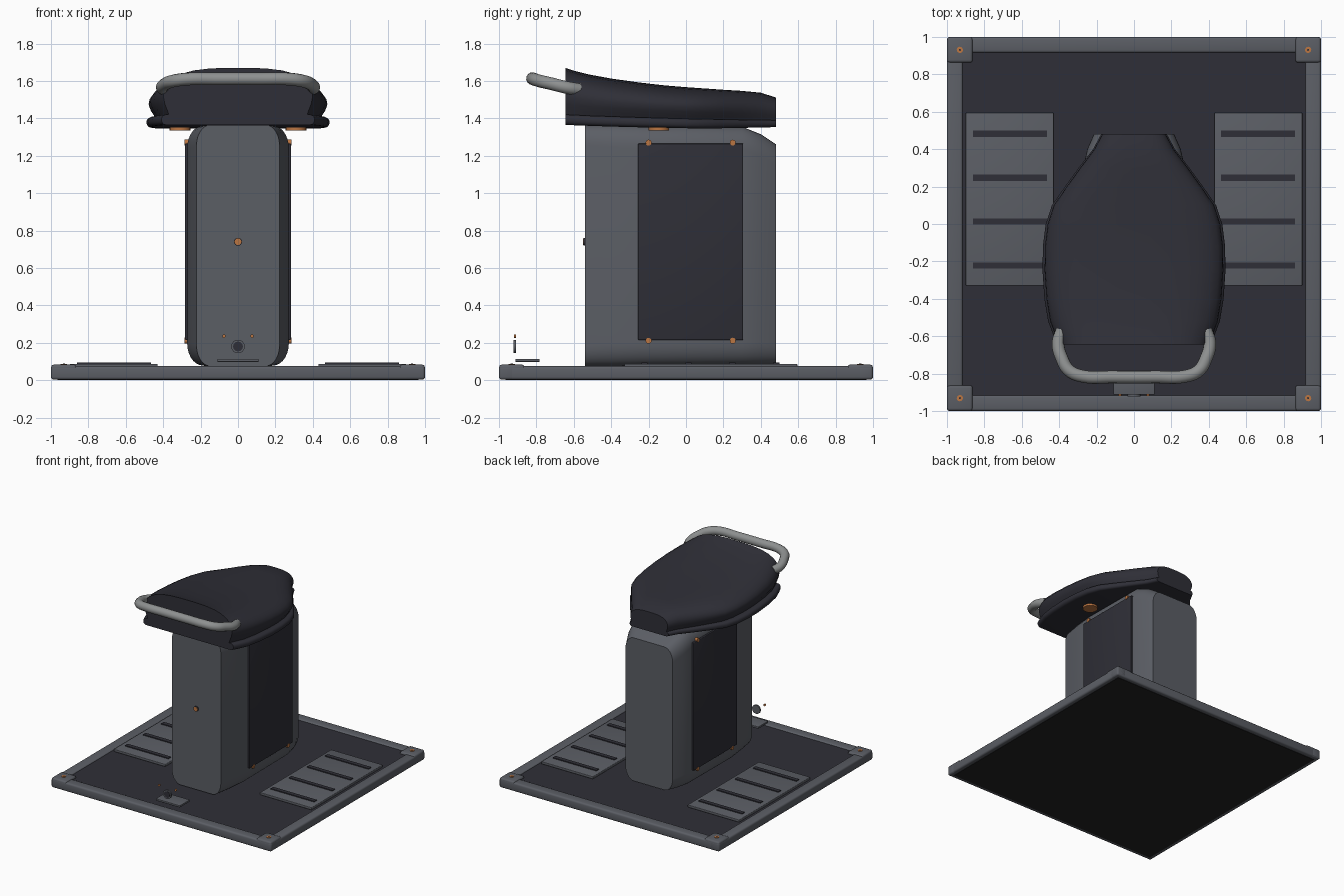
import bpy, bmesh, math
from mathutils import Vector

if "Cube" in bpy.data.objects:
    bpy.data.objects.remove(bpy.data.objects["Cube"])


def material(name, rgb):
    m = bpy.data.materials.new(name)
    m.diffuse_color = (*rgb, 1)
    m.use_nodes = True
    m.node_tree.nodes["Principled BSDF"].inputs["Base Color"].default_value = m.diffuse_color
    return m


GREY = material("steel grey", (0.105, 0.112, 0.130))
DARK = material("dark slate", (0.028, 0.028, 0.038))
BLACK = material("rubber black", (0.016, 0.016, 0.017))
LIGHT = material("light metal", (0.27, 0.28, 0.28))
COPPER = material("copper", (0.50, 0.18, 0.055))


def finish(name, bm, mat, smooth=True):
    bmesh.ops.recalc_face_normals(bm, faces=bm.faces[:])
    me = bpy.data.meshes.new(name)
    bm.to_mesh(me)
    bm.free()
    ob = bpy.data.objects.new(name, me)
    bpy.context.collection.objects.link(ob)
    me.materials.append(mat)
    if smooth:
        bpy.ops.object.select_all(action='DESELECT')
        ob.select_set(True)
        bpy.context.view_layer.objects.active = ob
        bpy.ops.object.shade_smooth_by_angle(angle=math.radians(35))
    return ob


def box(name, lo, hi, mat, bevel=0.0):
    bm = bmesh.new()
    bmesh.ops.create_cube(bm, size=1)
    for v in bm.verts:
        v.co = Vector([(a + b) / 2 + c * (b - a) for a, b, c in zip(lo, hi, v.co)])
    if bevel:
        bmesh.ops.bevel(bm, geom=bm.edges[:], offset=bevel, segments=3, profile=0.5, affect='EDGES')
    return finish(name, bm, mat, bevel > 0)


def disc(name, centre, radius, depth, axis, mat, sides=24):
    bm = bmesh.new()
    bmesh.ops.create_cone(bm, cap_ends=True, segments=sides, radius1=radius, radius2=radius, depth=depth)
    q = Vector((0, 0, 1)).rotation_difference(Vector(axis))
    for v in bm.verts:
        v.co = q @ v.co + Vector(centre)
    return finish(name, bm, mat)


def loft(name, rings, mat):
    bm = bmesh.new()
    rows = [[bm.verts.new(p) for p in r] for r in rings]
    n = len(rows[0])
    for a, b in zip(rows, rows[1:]):
        for i in range(n):
            j = (i + 1) % n
            bm.faces.new((a[i], a[j], b[j], b[i]))
    bm.faces.new(rows[0])
    bm.faces.new(rows[-1][::-1])
    return finish(name, bm, mat)


def rounded(y, w, z0, z1, rx, rz, steps=7):
    # rounded rectangle across x and z at depth y
    pts = []
    for k, (sx, sz) in enumerate(((1, 1), (-1, 1), (-1, -1), (1, -1))):
        for i in range(steps + 1):
            t = math.pi / 2 * (k + i / steps)
            cz = z1 - rz if sz > 0 else z0 + rz
            pts.append((sx * (w - rx) + rx * math.cos(t), y, cz + rz * math.sin(t)))
    return pts


# base platform: rubber underside, deck, edge rails, corner caps
box("underside_pad", (-0.965, -0.965, 0), (0.965, 0.965, 0.03), BLACK)
box("deck", (-0.94, -0.94, 0.03), (0.94, 0.94, 0.066), DARK)
for s, n in ((-1, "a"), (1, "b")):
    lo, hi = sorted((s * 0.915, s * 1.0))
    box("rail_x_" + n, (-1, lo, 0.003), (1, hi, 0.075), GREY, 0.014)
    box("rail_y_" + n, (lo, -1, 0.003), (hi, 1, 0.075), GREY, 0.014)
for sx in (-1, 1):
    for sy in (-1, 1):
        x, y = sx * 0.931, sy * 0.931
        box("corner_cap", (x - 0.068, y - 0.068, 0.006), (x + 0.068, y + 0.068, 0.083), GREY, 0.014)
        disc("corner_screw", (x, y, 0.083), 0.017, 0.008, (0, 0, 1), COPPER, 12)
        disc("corner_screw_recess", (x, y, 0.0865), 0.006, 0.003, (0, 0, 1), DARK, 6)

# foot plates with grip strips
for s in (-1, 1):
    lo, hi = sorted((s * 0.43, s * 0.9))
    box("foot_plate", (lo, -0.33, 0.066), (hi, 0.595, 0.087), GREY, 0.005)
    lo, hi = sorted((s * 0.465, s * 0.86))
    for i in range(4):
        y = -0.222 + i * 0.235
        box("grip_strip", (lo, y - 0.017, 0.084), (hi, y + 0.017, 0.094), DARK)

# column
loft("column", [rounded(-0.54, 0.222, 0.075, 1.365, 0.075, 0.11),
                rounded(-0.40, 0.25, 0.075, 1.365, 0.08, 0.12),
                rounded(-0.25, 0.272, 0.078, 1.36, 0.085, 0.12),
                rounded(0.30, 0.272, 0.082, 1.355, 0.085, 0.12),
                rounded(0.40, 0.25, 0.084, 1.315, 0.08, 0.12),
                rounded(0.48, 0.215, 0.086, 1.262, 0.075, 0.11)], GREY)
disc("front_button", (0, -0.543, 0.74), 0.021, 0.012, (0, 1, 0), DARK)
disc("front_button_face", (0, -0.549, 0.74), 0.018, 0.006, (0, 1, 0), COPPER)

# side panels, screws and underseat discs
for s in (-1, 1):
    lo, hi = sorted((s * 0.262, s * 0.284))
    box("side_panel", (lo, -0.257, 0.215), (hi, 0.306, 1.265), DARK, 0.005)
    for y in (-0.2, 0.25):
        for z in (0.211, 1.27):
            disc("panel_screw", (s * 0.273, y, z), 0.016, 0.026, (1, 0, 0), COPPER, 12)
    disc("underseat_disc", (s * 0.31, -0.145, 1.346), 0.055, 0.022, (0, 0, 1), COPPER)

# seat: y, half width, lip bottom, lip top, crown height
stations = [(-0.645, 0.405, 1.365, 1.42, 1.67), (-0.60, 0.425, 1.363, 1.418, 1.655),
            (-0.52, 0.455, 1.36, 1.414, 1.635), (-0.40, 0.475, 1.356, 1.41, 1.613),
            (-0.25, 0.485, 1.352, 1.405, 1.592), (-0.12, 0.483, 1.35, 1.401, 1.577),
            (0.0, 0.468, 1.347, 1.398, 1.567), (0.10, 0.435, 1.346, 1.396, 1.56),
            (0.20, 0.365, 1.347, 1.394, 1.553), (0.30, 0.292, 1.349, 1.392, 1.547),
            (0.40, 0.215, 1.351, 1.391, 1.537), (0.48, 0.172, 1.353, 1.39, 1.512)]
half = [(0.90, -0.06), (0.93, 0.08), (0.965, 0.22), (0.985, 0.38), (0.975, 0.52), (0.93, 0.66),
        (0.85, 0.78), (0.73, 0.88), (0.58, 0.945), (0.38, 0.985), (0.18, 0.998)]
profile = half + [(-u, v) for u, v in reversed(half)]
loft("seat_cushion", [[(u * w, y, zl + v * (zt - zl)) for u, v in profile]
                      for y, w, zb, zl, zt in stations], DARK)
loft("seat_lip", [rounded(y, w + 0.004, zb, zl, 0.025, (zl - zb) * 0.42, 4)
                  for y, w, zb, zl, zt in stations], DARK)

# handle: smooth tube swept along a mirrored path
side = [(0.385, -0.57, 1.553), (0.405, -0.64, 1.565), (0.385, -0.72, 1.585), (0.345, -0.785, 1.6),
        (0.27, -0.815, 1.61), (0.12, -0.818, 1.611)]
path = side + [(-x, y, z) for x, y, z in reversed(side)]
cu = bpy.data.curves.new("handle", 'CURVE')
cu.dimensions = '3D'
cu.bevel_depth = 0.034
cu.bevel_resolution = 5
cu.use_fill_caps = True
cu.resolution_u = 6
sp = cu.splines.new('BEZIER')
sp.bezier_points.add(len(path) - 1)
for b, p in zip(sp.bezier_points, path):
    b.co = p
    b.handle_left_type = b.handle_right_type = 'AUTO'
handle = bpy.data.objects.new("handle", cu)
bpy.context.collection.objects.link(handle)
cu.materials.append(LIGHT)

# small front sensor group
box("sensor_plate", (-0.11, -0.912, 0.098), (0.11, -0.782, 0.114), GREY, 0.003)
disc("sensor_ring", (0, -0.915, 0.18), 0.036, 0.012, (0, 1, 0), GREY)
disc("sensor_face", (0, -0.921, 0.18), 0.026, 0.004, (0, 1, 0), DARK)
for s in (-1, 1):
    disc("sensor_light", (s * 0.075, -0.915, 0.235), 0.009, 0.01, (0, 1, 0), COPPER, 12)
